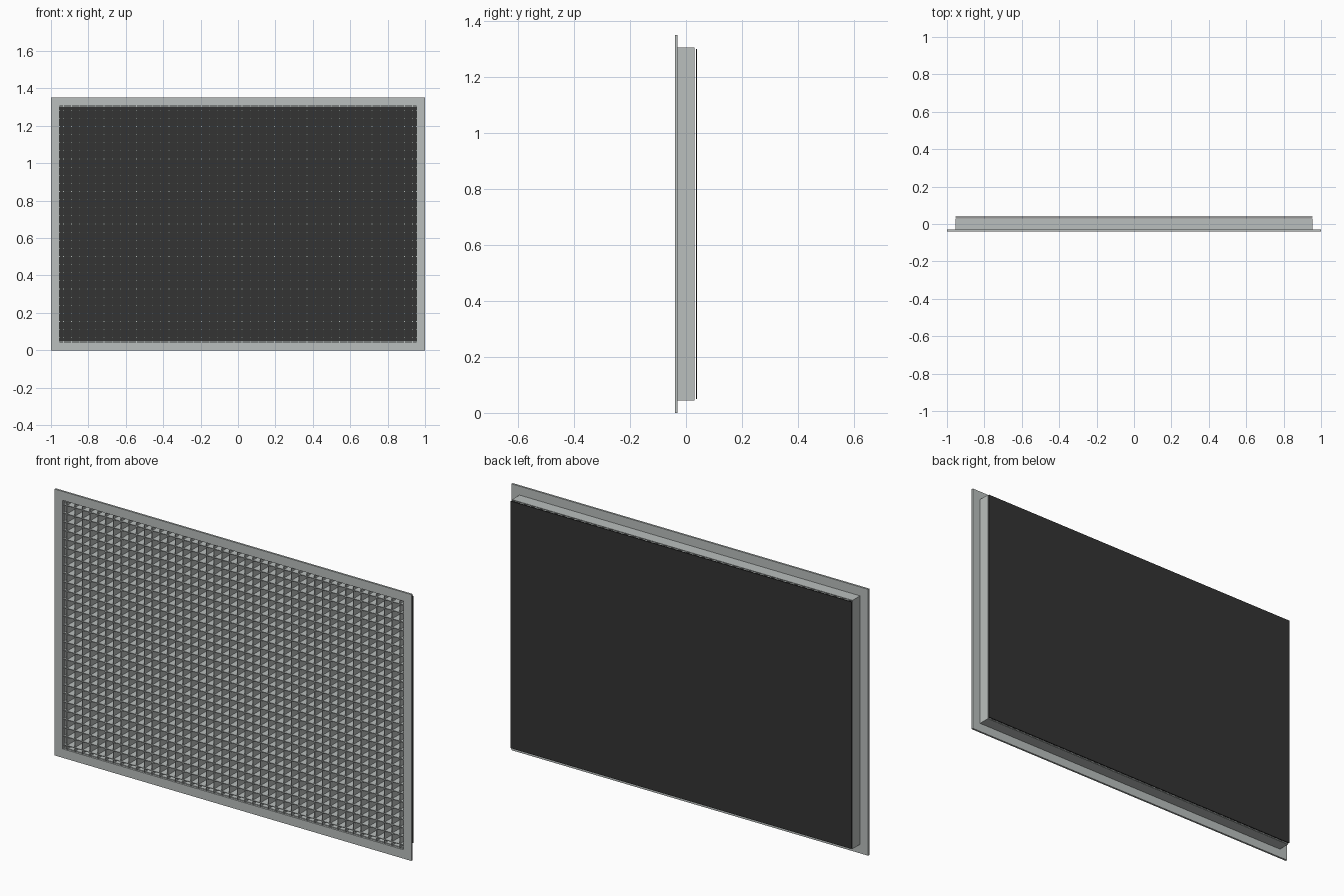
import bpy
import bmesh
from mathutils import Matrix

cube = bpy.data.objects.get("Cube")
if cube:
    bpy.data.objects.remove(cube, do_unlink=True)


def make_material(name, colour):
    mat = bpy.data.materials.new(name)
    mat.use_nodes = True
    mat.diffuse_color = colour
    mat.node_tree.nodes["Principled BSDF"].inputs["Base Color"].default_value = colour
    return mat


grey = make_material("pale grey metal", (0.49, 0.52, 0.51, 1))
black = make_material("matt black", (0.033, 0.033, 0.033, 1))


def add_box(bm, x, y, z):
    """Add a box from its (low, high) range on each axis."""
    ranges = (x, y, z)
    centre = [(a + b) / 2 for a, b in ranges]
    size = [b - a for a, b in ranges]
    bmesh.ops.create_cube(bm, size=1, matrix=Matrix.Translation(centre) @ Matrix.Diagonal((*size, 1)))


def finish(bm, name, mat):
    mesh = bpy.data.meshes.new(name)
    bm.to_mesh(mesh)
    bm.free()
    mesh.materials.append(mat)
    obj = bpy.data.objects.new(name, mesh)
    bpy.context.collection.objects.link(obj)
    return obj


def rectangular_ring(name, half_w, half_h, border, y, mat):
    """A hollow rectangle with clean mitred corners, standing in the xz plane."""
    bm = bmesh.new()
    loops = []
    for inset in (0, border):
        for depth in (y if inset == 0 else y[::-1]):
            w, h = half_w - inset, half_h - inset
            loops.append([bm.verts.new((sx * w, depth, MID_Z + sz * h))
                          for sx, sz in ((-1, -1), (1, -1), (1, 1), (-1, 1))])
    for a, b in zip(loops, loops[1:] + loops[:1]):
        for i in range(4):
            j = (i + 1) % 4
            bm.faces.new((a[i], a[j], b[j], b[i]))
    bmesh.ops.recalc_face_normals(bm, faces=bm.faces)
    return finish(bm, name, mat)


MID_Z = 0.675
HALF_W, HALF_H = 0.955, 0.63
FRONT, FLANGE_BACK, NECK_BACK = -0.04, -0.03, 0.03
BLADE = 0.0035
COLUMNS, ROWS = 44, 29

# Front flange and the neck behind it
rectangular_ring("front_flange", 1.0, MID_Z, 0.045, (FRONT, FLANGE_BACK), grey)
rectangular_ring("neck", HALF_W, HALF_H, 0.004, (FLANGE_BACK, NECK_BACK), grey)

# Egg-crate core: crossing upright and level blades
blade_y = (FRONT + 0.002, NECK_BACK)
bm = bmesh.new()
for i in range(COLUMNS):
    x = -HALF_W + 2 * HALF_W * (i + 0.5) / COLUMNS
    add_box(bm, (x - BLADE / 2, x + BLADE / 2), blade_y, (MID_Z - HALF_H, MID_Z + HALF_H))
finish(bm, "upright_blades", grey)

bm = bmesh.new()
for i in range(ROWS):
    z = MID_Z - HALF_H + 2 * HALF_H * (i + 0.5) / ROWS
    add_box(bm, (-HALF_W, HALF_W), blade_y, (z - BLADE / 2, z + BLADE / 2))
finish(bm, "level_blades", grey)

# Black backing sheet, held just off the neck
bm = bmesh.new()
add_box(bm, (-HALF_W, HALF_W), (0.035, 0.04), (MID_Z - HALF_H + 0.004, MID_Z + HALF_H - 0.004))
finish(bm, "backing_sheet", black)
